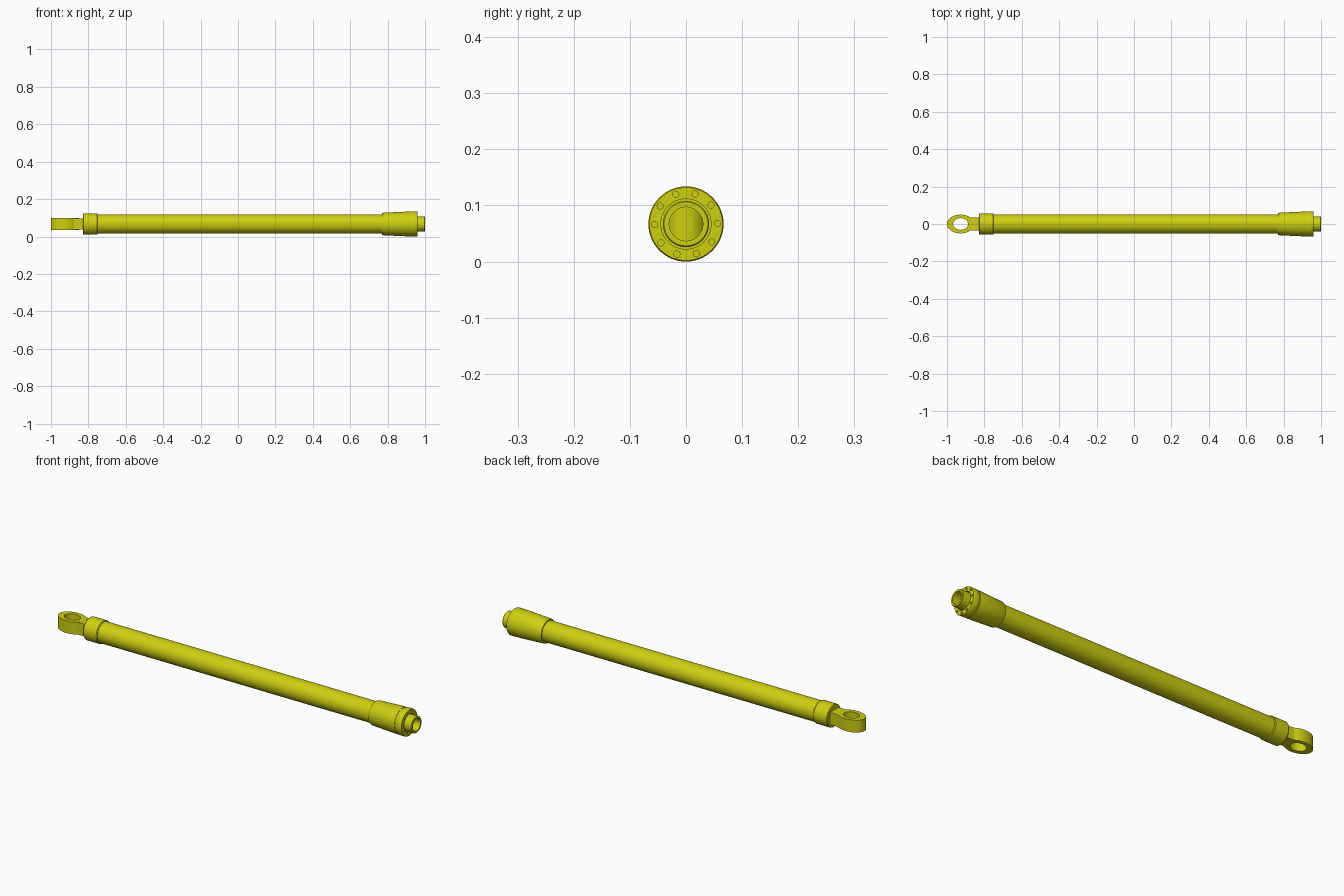
import bpy, bmesh
from math import cos, sin, pi, radians
from mathutils import Matrix

if "Cube" in bpy.data.objects:
    bpy.data.objects.remove(bpy.data.objects["Cube"])

AXIS = 0.067      # height of the cylinder axis
SEG = 64

mat = bpy.data.materials.new("olive_yellow_paint")
mat.use_nodes = True
paint = (0.62, 0.62, 0.006, 1)
mat.diffuse_color = paint
mat.node_tree.nodes["Principled BSDF"].inputs["Base Color"].default_value = paint


def finish(name, bm):
    bmesh.ops.recalc_face_normals(bm, faces=bm.faces)
    mesh = bpy.data.meshes.new(name)
    bm.to_mesh(mesh)
    bm.free()
    mesh.materials.append(mat)
    ob = bpy.data.objects.new(name, mesh)
    bpy.context.collection.objects.link(ob)
    return ob


def smooth(ob):
    bpy.ops.object.select_all(action='DESELECT')
    ob.select_set(True)
    bpy.context.view_layer.objects.active = ob
    bpy.ops.object.shade_smooth_by_angle(angle=radians(30))


def lathe(name, profile):
    """Spin a closed (x, radius) outline around the cylinder axis."""
    bm = bmesh.new()
    rings = [[bm.verts.new((x, r * cos(2 * pi * i / SEG), AXIS + r * sin(2 * pi * i / SEG)))
              for i in range(SEG)] for x, r in profile]
    for a, b in zip(rings, rings[1:] + rings[:1]):
        for i in range(SEG):
            j = (i + 1) % SEG
            bm.faces.new((a[i], a[j], b[j], b[i]))
    return finish(name, bm)


def extrude_up(bm, faces, height):
    new = bmesh.ops.extrude_face_region(bm, geom=faces)["geom"]
    verts = [v for v in new if isinstance(v, bmesh.types.BMVert)]
    bmesh.ops.translate(bm, verts=verts, vec=(0, 0, height))


BORE = 0.03

# Long hollow barrel
smooth(lathe("barrel", [(-0.80, BORE), (-0.80, 0.052), (0.80, 0.052), (0.80, BORE)]))

# Collar at the eye end
smooth(lathe("rear_collar", [(-0.83, BORE), (-0.83, 0.054), (-0.826, 0.057),
                             (-0.754, 0.057), (-0.75, 0.054), (-0.75, BORE)]))

# Tapered sleeve at the open end
smooth(lathe("front_sleeve", [(0.77, BORE), (0.77, 0.058), (0.775, 0.060),
                              (0.90, 0.066), (0.922, 0.066), (0.922, BORE)]))

# Flange with a ring of shallow bolt holes
flange = lathe("flange", [(0.922, 0.0446), (0.922, 0.064), (0.928, 0.067),
                          (0.956, 0.067), (0.96, 0.065), (0.96, 0.0446)])
bm = bmesh.new()
for k in range(10):
    a = 2 * pi * k / 10 + 0.02
    place = Matrix.Translation((0.96, 0.056 * cos(a), AXIS + 0.056 * sin(a)))
    bmesh.ops.create_cone(bm, cap_ends=True, segments=16, radius1=0.0055, radius2=0.0055,
                          depth=0.02, matrix=place @ Matrix.Rotation(pi / 2, 4, 'Y'))
cutter = finish("bolt_hole_cutter", bm)
cutter.hide_render = True
cut = flange.modifiers.new("bolt_holes", 'BOOLEAN')
cut.object = cutter
cut.solver = 'EXACT'
smooth(flange)
bpy.ops.object.modifier_apply(modifier=cut.name)
bpy.data.objects.remove(cutter)
smooth(flange)

# Nose tube, with a thin groove left between it and the flange
smooth(lathe("nose_tube", [(0.915, BORE), (0.915, 0.0412), (0.997, 0.0412),
                           (1.0, 0.039), (1.0, BORE)]))

# Mounting eye: oval ring with an oval vertical hole
HALF = 0.031
bm = bmesh.new()
rings = [[bm.verts.new((-0.927 + rx * cos(2 * pi * i / SEG), ry * sin(2 * pi * i / SEG), AXIS - HALF))
          for i in range(SEG)] for rx, ry in ((0.073, 0.05), (0.04, 0.031))]
faces = [bm.faces.new((rings[0][i], rings[0][(i + 1) % SEG], rings[1][(i + 1) % SEG], rings[1][i]))
         for i in range(SEG)]
extrude_up(bm, faces, 2 * HALF)
smooth(finish("mounting_eye", bm))

# Neck joining the eye to the collar, rounded where it closes the bore
side = [(-0.878, 0.036), (-0.868, 0.035), (-0.855, 0.034), (-0.81, 0.034)]
nose = [(-0.81 + 0.03 * cos(t * pi / 16), 0.034 * sin(t * pi / 16)) for t in range(7, -8, -1)]
outline = side + nose + [(x, -y) for x, y in reversed(side)]
bm = bmesh.new()
face = bm.faces.new([bm.verts.new((x, y, AXIS - HALF + 0.0005)) for x, y in outline])
extrude_up(bm, [face], 2 * HALF - 0.001)
smooth(finish("eye_neck", bm))
